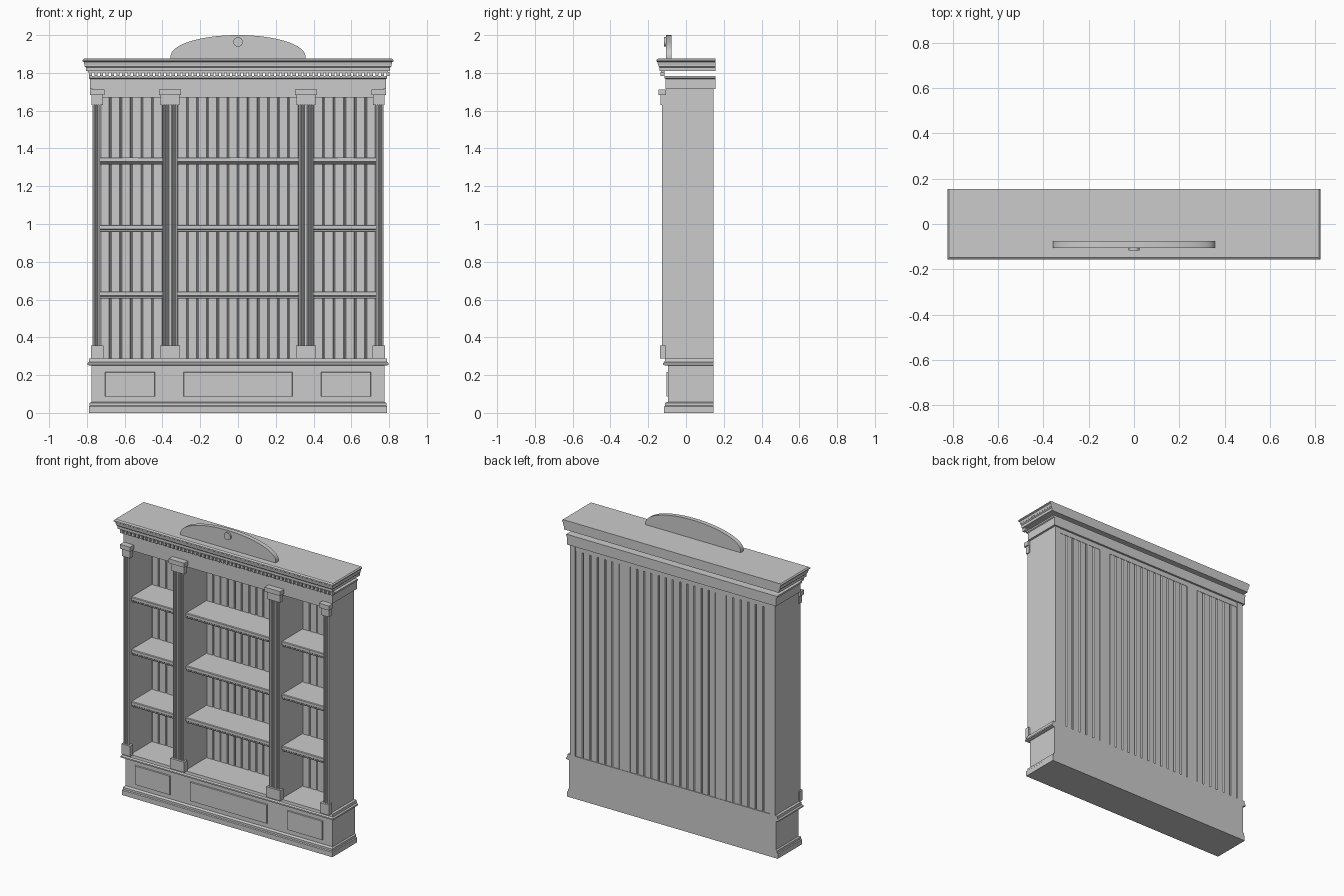
import bpy, bmesh, math

if "Cube" in bpy.data.objects:
    bpy.data.objects.remove(bpy.data.objects["Cube"])

BACK = 0.145


def finish(name, bm, smooth=False):
    bmesh.ops.recalc_face_normals(bm, faces=bm.faces)
    me = bpy.data.meshes.new(name)
    bm.to_mesh(me)
    bm.free()
    ob = bpy.data.objects.new(name, me)
    bpy.context.collection.objects.link(ob)
    if smooth:
        bpy.ops.object.select_all(action='DESELECT')
        ob.select_set(True)
        bpy.context.view_layer.objects.active = ob
        bpy.ops.object.shade_smooth_by_angle()
    return ob


def add_box(bm, x0, x1, y0, y1, z0, z1):
    res = bmesh.ops.create_cube(bm, size=1)
    for v in res['verts']:
        v.co = ((x1 if v.co.x > 0 else x0), (y1 if v.co.y > 0 else y0), (z1 if v.co.z > 0 else z0))
    return res['verts']


def boxes(name, items):
    bm = bmesh.new()
    for it in items:
        add_box(bm, *it)
    return finish(name, bm)


def molding(name, back, rows):
    """Stack of rings (half width, front y, z), wrapped round front and sides, flat back."""
    bm = bmesh.new()
    rings = [[bm.verts.new(p) for p in ((-w, y, z), (w, y, z), (w, back, z), (-w, back, z))]
             for w, y, z in rows]
    for a, b in zip(rings, rings[1:]):
        for i in range(4):
            j = (i + 1) % 4
            bm.faces.new((a[i], a[j], b[j], b[i]))
    bm.faces.new(rings[0][::-1])
    bm.faces.new(rings[-1])
    return finish(name, bm)


def extrude(name, pts, vec, smooth=False):
    bm = bmesh.new()
    f = bm.faces.new([bm.verts.new(p) for p in pts])
    r = bmesh.ops.extrude_face_region(bm, geom=[f], use_keep_orig=True)
    bmesh.ops.translate(bm, vec=vec, verts=[g for g in r['geom'] if isinstance(g, bmesh.types.BMVert)])
    return finish(name, bm, smooth)


def pilaster(name, x0, x1, flutes):
    """Shaft with half-round flutes cut into its front."""
    front, rear = -0.127, -0.1
    pitch = (x1 - x0 - 0.006) / flutes
    r = pitch * 0.36
    pts = [(x0, rear, 0.29), (x0, front, 0.29)]
    for i in range(flutes):
        cx = x0 + 0.003 + pitch * (i + 0.5)
        for k in range(7):
            a = math.pi * k / 6
            pts.append((cx - r * math.cos(a), front + r * math.sin(a), 0.29))
    pts += [(x1, front, 0.29), (x1, rear, 0.29)]
    extrude(name, pts, (0, 0, 1.40), True)


# Plinth, base cabinet and its top moulding
molding("plinth", BACK, [(0.79, -0.117, 0), (0.79, -0.117, 0.033), (0.785, -0.112, 0.038),
                         (0.785, -0.112, 0.052), (0.777, -0.098, 0.058)])
molding("base_cabinet", BACK, [(0.776, -0.095, 0.05), (0.776, -0.095, 0.26)])
molding("base_top_molding", BACK, [(0.783, -0.103, 0.25), (0.798, -0.121, 0.254), (0.798, -0.121, 0.263),
                                   (0.79, -0.113, 0.27), (0.788, -0.111, 0.288)])
for i, (a, b) in enumerate([(-0.705, -0.438), (-0.29, 0.29), (0.438, 0.705)]):
    bm = bmesh.new()
    for v in add_box(bm, a, b, -0.103, -0.09, 0.085, 0.218):
        if v.co.y < -0.1:
            v.co.x += 0.003 if v.co.x < (a + b) / 2 else -0.003
            v.co.z += 0.003 if v.co.z < 0.15 else -0.003
    finish(f"base_panel_{i}", bm)

# Sides, dividers and header rail
boxes("side_panels", [(s - 0.02, s + 0.02, -0.105, BACK, 0.285, 1.72) for s in (-0.75, 0.75)])
boxes("dividers", [(s - 0.04, s + 0.04, -0.105, BACK - 0.003, 0.285, 1.72) for s in (-0.36, 0.36)])
boxes("header_rail", [(-0.75, 0.75, -0.105, -0.075, 1.67, 1.72), (-0.75, 0.75, 0.115, 0.142, 1.68, 1.72)])

# Bays: back boards, shelves and small shelf tabs
bays = [(-0.732, -0.398, 6), (-0.322, 0.322, 12), (0.398, 0.732, 6)]
boxes("back_panel", [(-0.74, 0.74, 0.126, 0.132, 0.285, 1.70)])
bm = bmesh.new()
for a, b, n in bays:
    w = (b - a) / n
    for i in range(n):
        l, r, g, c = a + i * w, a + (i + 1) * w, 0.0015, 0.004
        ring = [(l + g, 0.124), (l + g + c, 0.119), (r - g - c, 0.119), (r - g, 0.124),
                (r - g, 0.134), (r - g - c, 0.14), (l + g + c, 0.14), (l + g, 0.134)]
        lo = [bm.verts.new((x, y, 0.285)) for x, y in ring]
        hi = [bm.verts.new((x, y, 1.69)) for x, y in ring]
        bm.faces.new(lo)
        bm.faces.new(hi[::-1])
        for k in range(8):
            m = (k + 1) % 8
            bm.faces.new((lo[k], lo[m], hi[m], hi[k]))
finish("back_boards", bm)

for k, z in enumerate((0.605, 0.957, 1.315)):
    for i, (a, b, n) in enumerate(bays):
        prof = [(0.125, 0), (-0.09, 0), (-0.094, 0.004), (-0.094, 0.011), (-0.1, 0.016),
                (-0.1, 0.034), (-0.096, 0.038), (0.125, 0.038)]
        extrude(f"shelf_{k}_{i}", [(a - 0.004, y, z + h) for y, h in prof], (b - a + 0.008, 0, 0))
boxes("shelf_tabs", [(x - 0.041, x + 0.041, -0.104, -0.09, 1.341, 1.351) for x in (-0.57, 0, 0.57)])

# Fluted pilasters with base blocks and capitals
for i, (x0, x1, n) in enumerate([(-0.77, -0.73, 3), (-0.4, -0.32, 6), (0.32, 0.4, 6), (0.73, 0.77, 3)]):
    pilaster(f"pilaster_{i}", x0, x1, n)
    c, h = (x0 + x1) / 2, (x1 - x0) / 2
    if i in (0, 3):
        c -= math.copysign(0.004, c)
    boxes(f"pilaster_base_{i}", [(c - h - 0.013, c + h + 0.013, -0.138, -0.105, 0.288, 0.358)])
    boxes(f"capital_{i}", [(c - h - 0.010, c + h + 0.010, -0.134, -0.105, 1.63, 1.685),
                           (c - h - 0.018, c + h + 0.018, -0.145, -0.105, 1.682, 1.712)])

# Frieze, dentil row and stepped crown
molding("frieze", 0.155, [(0.784, -0.108, 1.714), (0.784, -0.108, 1.768), (0.79, -0.114, 1.772),
                          (0.79, -0.114, 1.783)])
n = 54
step = 1.575 / n
boxes("dentils", [(-0.79 + i * step, -0.79 + i * step + 0.018, -0.136, -0.115, 1.784, 1.806)
                  for i in range(n + 1)])
boxes("dentil_rail", [(-0.795, 0.795, -0.132, -0.113, 1.803, 1.814)])
molding("crown_lower", 0.155, [(0.806, -0.141, 1.811), (0.806, -0.141, 1.829), (0.812, -0.146, 1.835),
                               (0.812, -0.146, 1.845)])
molding("crown_top", 0.155, [(0.813, -0.148, 1.843), (0.816, -0.151, 1.858), (0.823, -0.157, 1.862),
                             (0.823, -0.157, 1.868), (0.816, -0.148, 1.875)])

# Arched pediment with round medallion
arch = [(0.357 * math.cos(math.pi * k / 48), -0.106, 1.888 + 0.112 * math.sin(math.pi * k / 48))
        for k in range(49)]
extrude("pediment", [(0.357, -0.106, 1.872)] + arch + [(-0.357, -0.106, 1.872)], (0, 0.03, 0), True)
disc = [(0.025 * math.cos(math.tau * k / 32), -0.117, 1.964 + 0.025 * math.sin(math.tau * k / 32))
        for k in range(32)]
extrude("medallion", disc, (0, 0.014, 0), True)
